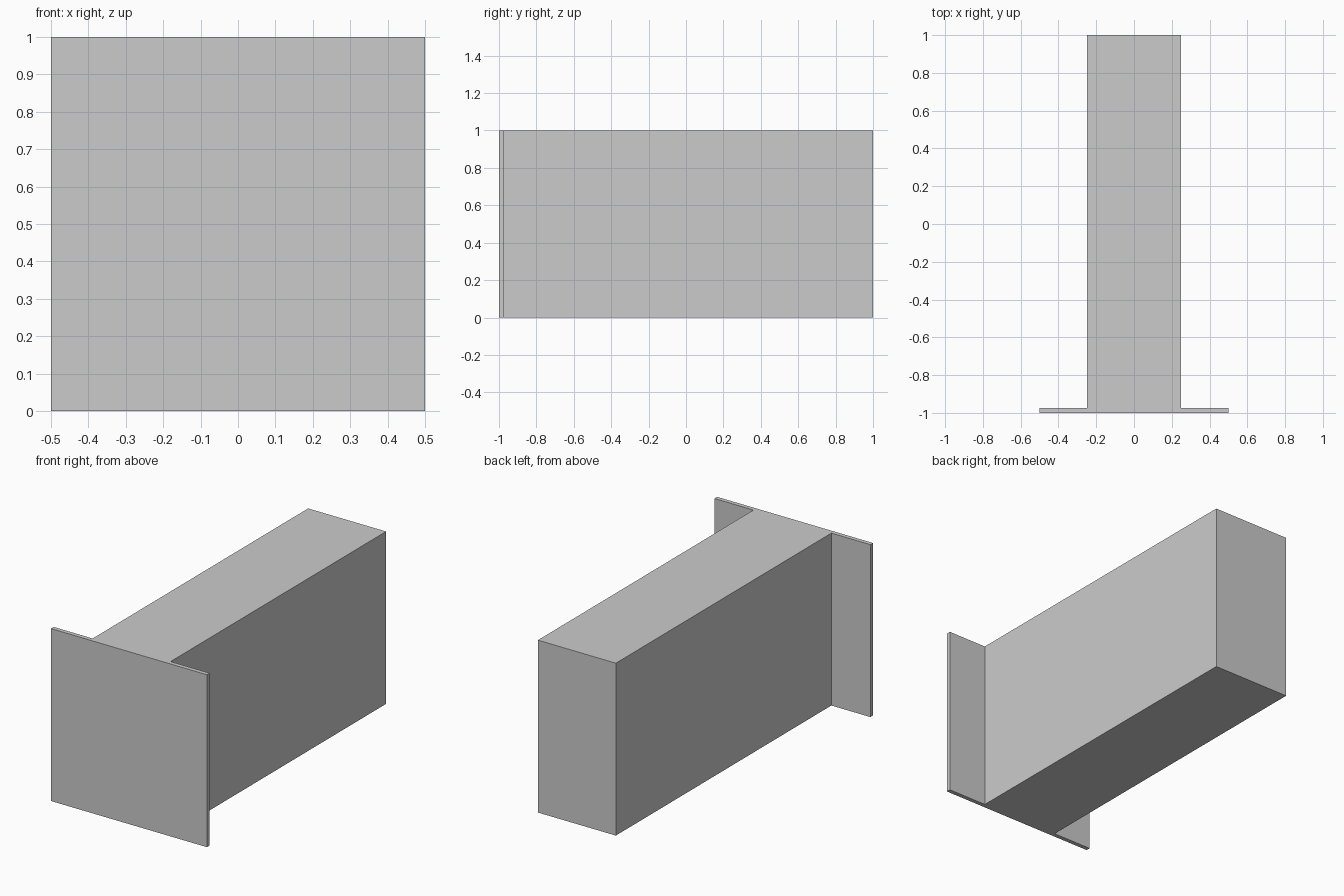
import bpy, bmesh

if "Cube" in bpy.data.objects:
    bpy.data.objects.remove(bpy.data.objects["Cube"])

# T-shaped plan: wide thin front plate with a narrower body behind it
half = [(0.5, -1.0), (0.5, -0.975), (0.25, -0.975), (0.25, 1.0)]
outline = half + [(-x, y) for x, y in reversed(half)]

bm = bmesh.new()
base = bm.faces.new([bm.verts.new((x, y, 0)) for x, y in outline])

# Raise the plan to full height
raised = bmesh.ops.extrude_face_region(bm, geom=[base], use_keep_orig=True)
top = [g for g in raised["geom"] if isinstance(g, bmesh.types.BMVert)]
bmesh.ops.translate(bm, verts=top, vec=(0, 0, 1))
bmesh.ops.recalc_face_normals(bm, faces=bm.faces)

mesh = bpy.data.meshes.new("flanged_block")
bm.to_mesh(mesh)
bm.free()
bpy.context.collection.objects.link(bpy.data.objects.new("flanged_block", mesh))
